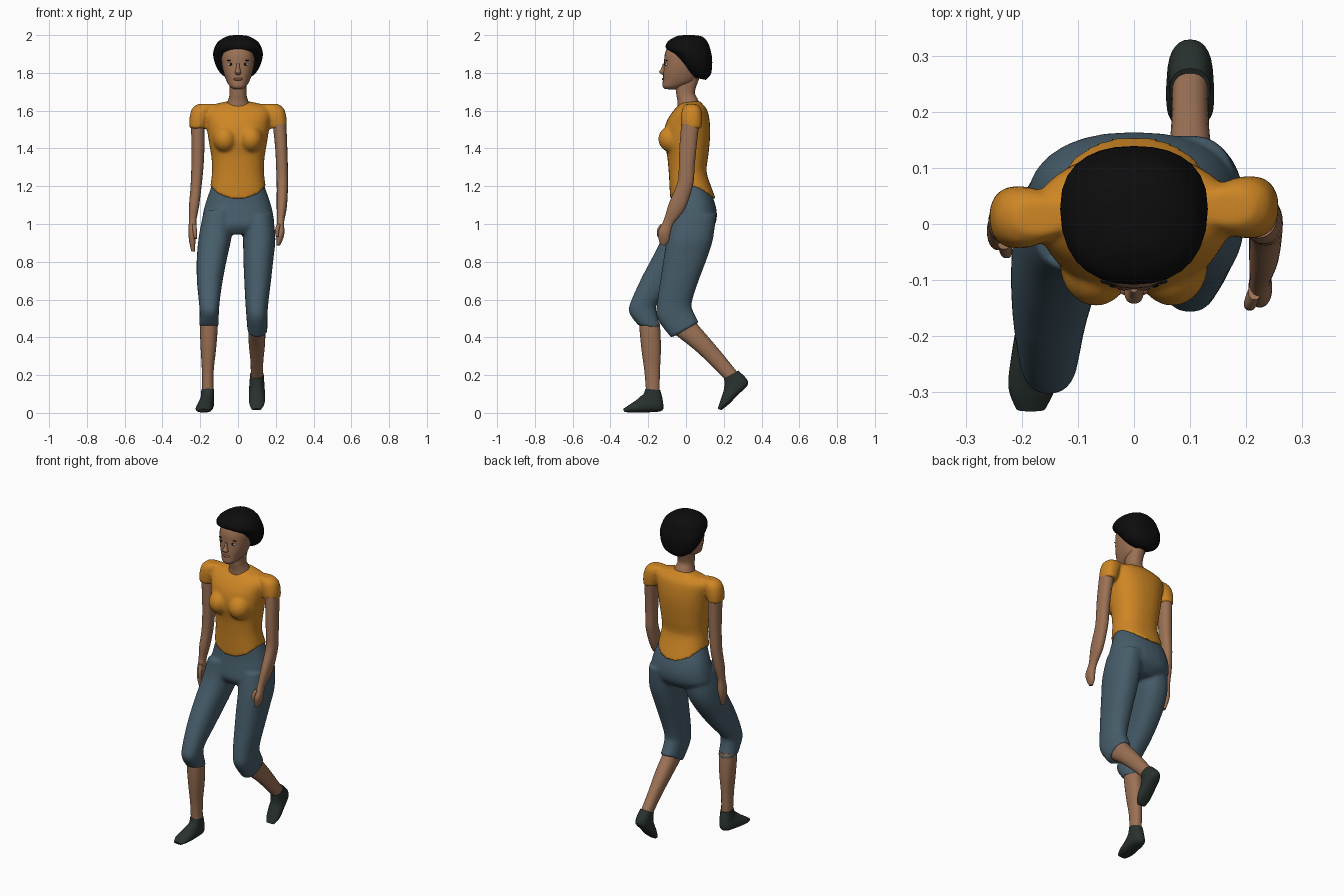
import bpy, bmesh, math
from mathutils import Vector, Matrix

SEG, SUB = 28, 4


def material(name, r, g, b):
    m = bpy.data.materials.new(name)
    m.diffuse_color = (r, g, b, 1)
    return m


SKIN = material("skin", .33, .165, .09)
LIPC = material("lip", .22, .09, .06)
ORANGE = material("orange", .62, .24, .018)
BLUE = material("slate_blue", .062, .11, .145)
SOCK = material("dark_green", .022, .032, .028)
BLACK = material("black", .004, .004, .004)
WHITE = material("white", .7, .7, .68)


def spline(a, b, c, d, t):
    return .5 * (2 * b + (c - a) * t + (2 * a - 5 * b + 4 * c - d) * t * t
                 + (3 * b - a - 3 * c + d) * t ** 3)


def power(v, p=.87):
    return math.copysign(abs(v) ** p, v)


def loft(bm, secs, warp=None):
    """Section = (x centre, x radius, front y, front z, back y, back z)."""
    n = len(secs)
    fine = []
    for i in range(n - 1):
        q = [secs[max(0, min(n - 1, i + k))] for k in (-1, 0, 1, 2)]
        fine += [[spline(*v, j / SUB) for v in zip(*q)] for j in range(SUB)]
    fine.append(secs[-1])
    rings = []
    for xc, rx, yf, zf, yb, zb in fine:
        mid = Vector((xc, (yf + yb) / 2, (zf + zb) / 2))
        half = Vector((0, (yf - yb) / 2, (zf - zb) / 2))
        ring = []
        for k in range(SEG):
            a = 2 * math.pi * k / SEG
            p = mid + Vector((rx * power(math.cos(a)), 0, 0)) + half * power(math.sin(a))
            ring.append(bm.verts.new(warp(p, a) if warp else p))
        rings.append(ring)
    for r, s in zip(rings, rings[1:]):
        for k in range(SEG):
            m = (k + 1) % SEG
            bm.faces.new((r[k], r[m], s[m], s[k]))
    for r in (rings[0], rings[-1]):
        c = bm.verts.new(sum((v.co for v in r), Vector()) / SEG)
        for k in range(SEG):
            bm.faces.new((r[k], r[(k + 1) % SEG], c))


def ball(bm, loc, size):
    mat = Matrix.Translation(loc) @ Matrix.Diagonal((*size, 1))
    bmesh.ops.create_uvsphere(bm, u_segments=20, v_segments=12, radius=1, matrix=mat)


def finish(name, bm, mat, fuse=False):
    bmesh.ops.recalc_face_normals(bm, faces=bm.faces[:])
    me = bpy.data.meshes.new(name)
    bm.to_mesh(me)
    bm.free()
    me.materials.append(mat)
    ob = bpy.data.objects.new(name, me)
    bpy.context.collection.objects.link(ob)
    me.polygons.foreach_set("use_smooth", [True] * len(me.polygons))
    if fuse:
        r = ob.modifiers.new("fuse", 'REMESH')
        r.mode, r.voxel_size, r.use_smooth_shade = 'VOXEL', .008, True
        s = ob.modifiers.new("soften", 'SMOOTH')
        s.factor, s.iterations = .5, 8
    else:
        bpy.context.view_layer.objects.active = ob
        ob.select_set(True)
        bpy.ops.object.shade_smooth_by_angle(angle=math.radians(50))
        ob.select_set(False)
    return ob


def part(name, mat, *lofts, fuse=False):
    bm = bmesh.new()
    for s in lofts:
        loft(bm, s)
    return finish(name, bm, mat, fuse)


# shirt: trunk with dipped hem, bust and sleeves fused together
def hem(p, a):
    w = max(0, min(1, (1.27 - p.z) / .07))
    c = math.sin(a) ** 2
    p.z -= .068 * w * c
    p.x *= 1 + .13 * w * c
    if p.y > .02:
        p.y += .04 * w * c
    return p


bm = bmesh.new()
loft(bm, [(0, .147, -.084, 1.2, .118, 1.2), (0, .137, -.092, 1.28, .108, 1.28),
          (0, .142, -.1, 1.36, .118, 1.36), (0, .157, -.118, 1.45, .127, 1.45),
          (0, .168, -.108, 1.53, .127, 1.53), (0, .175, -.075, 1.59, .114, 1.6),
          (0, .14, -.043, 1.625, .09, 1.632), (0, .07, -.028, 1.64, .075, 1.652)], hem)
for s, y in ((-1, .012), (1, .03)):
    ball(bm, (s * .068, -.074, 1.45), (.064, .073, .072))
    loft(bm, [(s * x, r, y - d, z, y + d, z) for x, r, d, z in
              ((.165, .05, .03, 1.635), (.19, .054, .05, 1.61), (.206, .051, .056, 1.56),
               (.215, .042, .052, 1.505))])
finish("shirt", bm, ORANGE, True)

# trousers: pelvis and both thighs fused together
part("trousers", BLUE,
     [(0, .13, -.07, 1.24, .1, 1.24), (0, .144, -.072, 1.19, .12, 1.19),
      (0, .169, -.075, 1.12, .15, 1.12), (0, .186, -.085, 1.05, .164, 1.05),
      (0, .186, -.09, .99, .15, .99), (0, .11, -.06, .945, .1, .945)],
     [(-.1, .085, -.085, 1.08, .12, 1.02), (-.121, .087, -.112, .96, .1, .9),
      (-.14, .079, -.175, .83, .03, .78), (-.15, .067, -.233, .72, -.07, .66),
      (-.152, .055, -.292, .59, -.15, .58), (-.152, .051, -.301, .53, -.155, .53),
      (-.155, .051, -.252, .463, -.132, .448)],
     [(.1, .085, -.075, 1.05, .16, 1.05), (.112, .086, -.1, .93, .143, .92),
      (.108, .08, -.118, .82, .112, .82), (.104, .071, -.136, .7, .067, .7),
      (.1, .061, -.152, .59, .03, .58), (.1, .056, -.152, .5, .042, .53),
      (.103, .053, -.078, .397, .068, .48)], fuse=True)

# arms with hands and thumbs
part("right_arm", SKIN,
     [(-.213, .036, -.03, 1.53, .06, 1.53), (-.212, .034, -.025, 1.4, .06, 1.4),
      (-.215, .032, -.02, 1.3, .058, 1.3), (-.222, .029, -.02, 1.2, .055, 1.2),
      (-.232, .027, -.03, 1.1, .04, 1.1), (-.24, .02, -.03, 1.02, .02, 1.02),
      (-.24, .022, -.045, .96, .02, .96), (-.242, .017, -.045, .91, .012, .91),
      (-.238, .009, -.035, .855, -.01, .855)],
     [(-.232, .011, -.045, 1, -.02, 1), (-.228, .011, -.06, .96, -.035, .955),
      (-.225, .007, -.06, .925, -.045, .92)])
part("left_arm", SKIN,
     [(.22, .036, -.025, 1.53, .07, 1.53), (.229, .032, -.035, 1.4, .055, 1.4),
      (.233, .031, -.038, 1.3, .045, 1.3), (.235, .03, -.045, 1.22, .038, 1.21),
      (.232, .027, -.09, 1.11, -.005, 1.08), (.225, .019, -.118, 1.02, -.067, 1),
      (.225, .021, -.147, .96, -.082, .95), (.22, .016, -.145, .92, -.09, .91),
      (.214, .009, -.135, .89, -.11, .885)],
     [(.215, .011, -.135, 1, -.105, .99), (.207, .011, -.153, .97, -.13, .96),
      (.207, .007, -.153, .935, -.14, .93)])

# lower legs
part("right_calf", SKIN,
     [(-.155, .046, -.25, .5, -.14, .48), (-.155, .046, -.245, .43, -.135, .42),
      (-.157, .04, -.235, .33, -.133, .33), (-.16, .031, -.22, .22, -.138, .22),
      (-.16, .03, -.211, .11, -.14, .11)])
part("left_calf", SKIN,
     [(.1, .046, -.09, .44, .03, .52), (.1, .045, -.045, .405, .06, .47),
      (.1, .043, .05, .33, .12, .4), (.1, .034, .14, .245, .2, .305),
      (.1, .032, .21, .175, .272, .215)])

# footwear, each swept from ankle to toe
part("right_shoe", SOCK,
     [(-.16, .034, -.214, .128, -.136, .12), (-.162, .036, -.225, .1, -.122, .06),
      (-.167, .04, -.24, .088, -.127, .012), (-.175, .043, -.268, .064, -.2, .003),
      (-.182, .042, -.305, .04, -.275, .002), (-.184, .026, -.334, .02, -.325, .004)])
part("left_shoe", SOCK,
     [(.1, .036, .202, .183, .277, .224), (.1, .039, .203, .15, .322, .178),
      (.1, .041, .2, .122, .324, .143), (.1, .043, .19, .09, .275, .096),
      (.1, .04, .177, .05, .228, .047), (.098, .025, .168, .022, .188, .015)])

# head, neck and nose
part("neck", SKIN,
     [(0, .068, -.045, 1.6, .075, 1.63), (0, .052, -.045, 1.65, .06, 1.665),
      (0, .044, -.052, 1.69, .047, 1.7), (0, .047, -.06, 1.77, .07, 1.77)])
part("head", SKIN,
     [(0, .02, -.112, 1.714, -.06, 1.712), (0, .041, -.124, 1.73, -.03, 1.722),
      (0, .061, -.122, 1.765, .04, 1.75), (0, .076, -.12, 1.8, .07, 1.8),
      (0, .086, -.116, 1.85, .09, 1.85), (0, .087, -.112, 1.9, .1, 1.9),
      (0, .07, -.09, 1.945, .08, 1.945), (0, .03, -.04, 1.97, .04, 1.97)])
part("nose", SKIN,
     [(0, .007, -.122, 1.85, -.1, 1.85), (0, .011, -.133, 1.82, -.1, 1.82),
      (0, .017, -.142, 1.804, -.1, 1.8), (0, .011, -.124, 1.79, -.1, 1.79)])

# short full hair
part("hair", BLACK,
     [(0, .05, .045, 1.775, .105, 1.763), (0, .09, .01, 1.8, .13, 1.79),
      (0, .118, -.03, 1.85, .138, 1.83), (0, .131, -.072, 1.9, .138, 1.88),
      (0, .127, -.107, 1.932, .13, 1.92), (0, .106, -.095, 1.967, .115, 1.962),
      (0, .06, -.05, 1.994, .085, 1.992), (0, .02, -.01, 2, .04, 2)])

# face details, mirrored left and right
for name, mat, loc, size in (("eyes", WHITE, (.038, -.099, 1.845), (.016, .012, .009)),
                             ("pupils", BLACK, (.038, -.106, 1.845), (.008, .007, .008)),
                             ("eyebrows", BLACK, (.04, -.102, 1.866), (.02, .006, .003)),
                             ("lips", LIPC, (.007, -.12, 1.767), (.018, .008, .007))):
    bm = bmesh.new()
    for s in (-1, 1):
        ball(bm, (s * loc[0], loc[1], loc[2]), size)
    finish(name, bm, mat)
